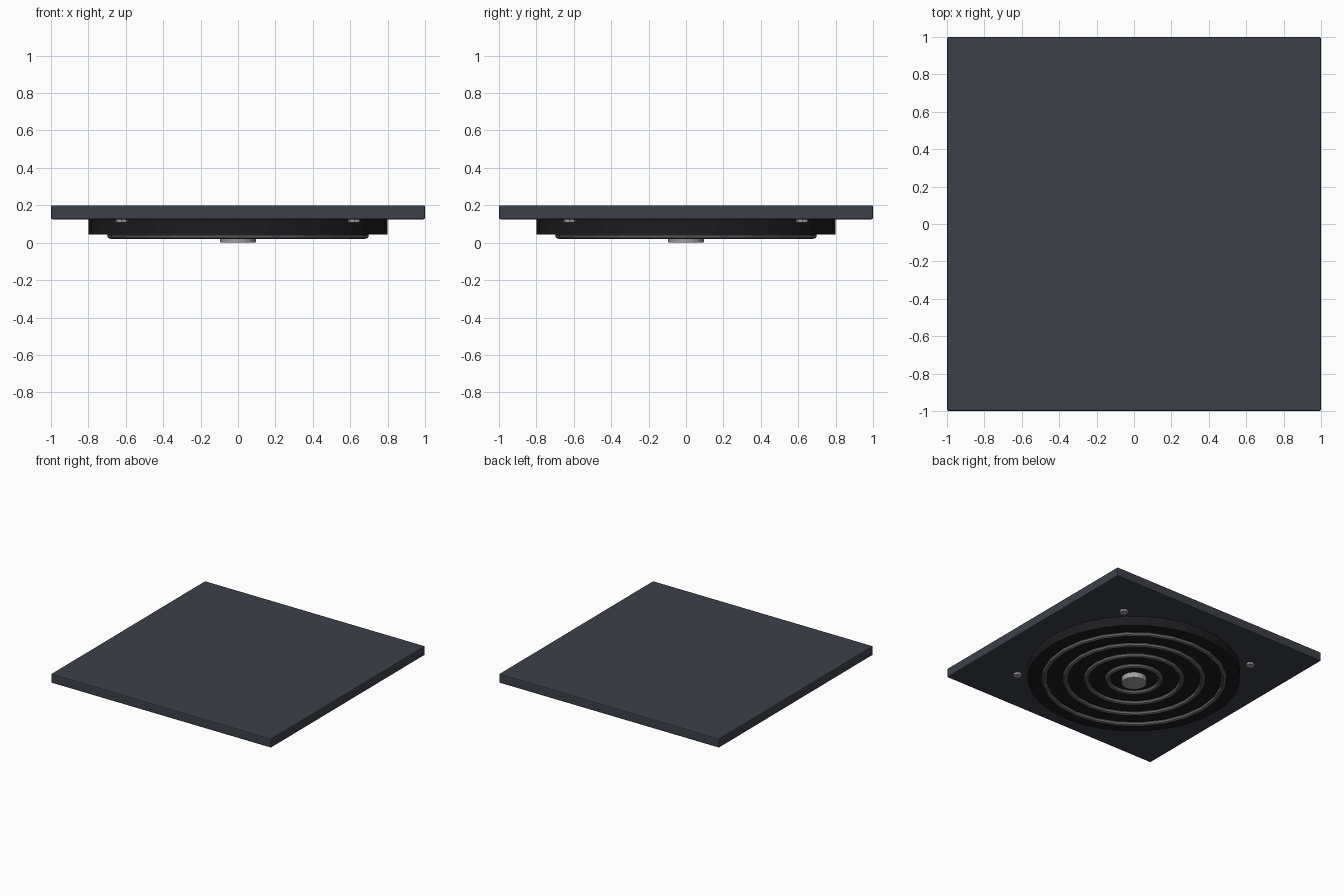
import bpy, math

if "Cube" in bpy.data.objects:
    bpy.data.objects.remove(bpy.data.objects["Cube"])


def material(name, rgb):
    m = bpy.data.materials.new(name)
    m.diffuse_color = (*rgb, 1)
    m.use_nodes = True
    m.node_tree.nodes["Principled BSDF"].inputs["Base Color"].default_value = m.diffuse_color
    return m


panel_mat = material("slate", (0.045, 0.051, 0.066))
black_mat = material("black", (0.012, 0.012, 0.014))
ring_mat = material("dark_metal", (0.13, 0.135, 0.14))
steel_mat = material("steel", (0.35, 0.35, 0.35))


def finish(name, mat, bevel=0):
    o = bpy.context.object
    o.name = name
    o.data.materials.append(mat)
    if bevel:
        b = o.modifiers.new("bevel", 'BEVEL')
        b.width = bevel
        b.segments = 2
    return o


def disc(name, r, z0, z1, sides, mat, x=0, y=0, bevel=0):
    bpy.ops.mesh.primitive_cylinder_add(vertices=sides, radius=r, depth=z1 - z0,
                                        location=(x, y, (z0 + z1) / 2))
    return finish(name, mat, bevel)


# square top plate
bpy.ops.mesh.primitive_cube_add(size=1, location=(0, 0, 0.1625))
bpy.context.object.scale = (2, 2, 0.075)
bpy.ops.object.transform_apply(location=False, rotation=False, scale=True)
finish("top_plate", panel_mat, 0.008)

# round housing under the plate
disc("round_housing", 0.8, 0.045, 0.126, 32, black_mat)

# concentric rings half sunk into the housing
for i, r in enumerate((0.2, 0.36, 0.52, 0.68)):
    bpy.ops.mesh.primitive_torus_add(major_radius=r, minor_radius=0.02,
                                     major_segments=24, minor_segments=8,
                                     location=(0, 0, 0.04))
    finish(f"ring_{i + 1}", ring_mat)

# centre button
disc("centre_button", 0.095, 0, 0.05, 16, steel_mat, bevel=0.004)

# corner screws
for x in (-0.622, 0.622):
    for y in (-0.622, 0.622):
        disc("corner_screw", 0.034, 0.107, 0.13, 8, steel_mat, x, y)
